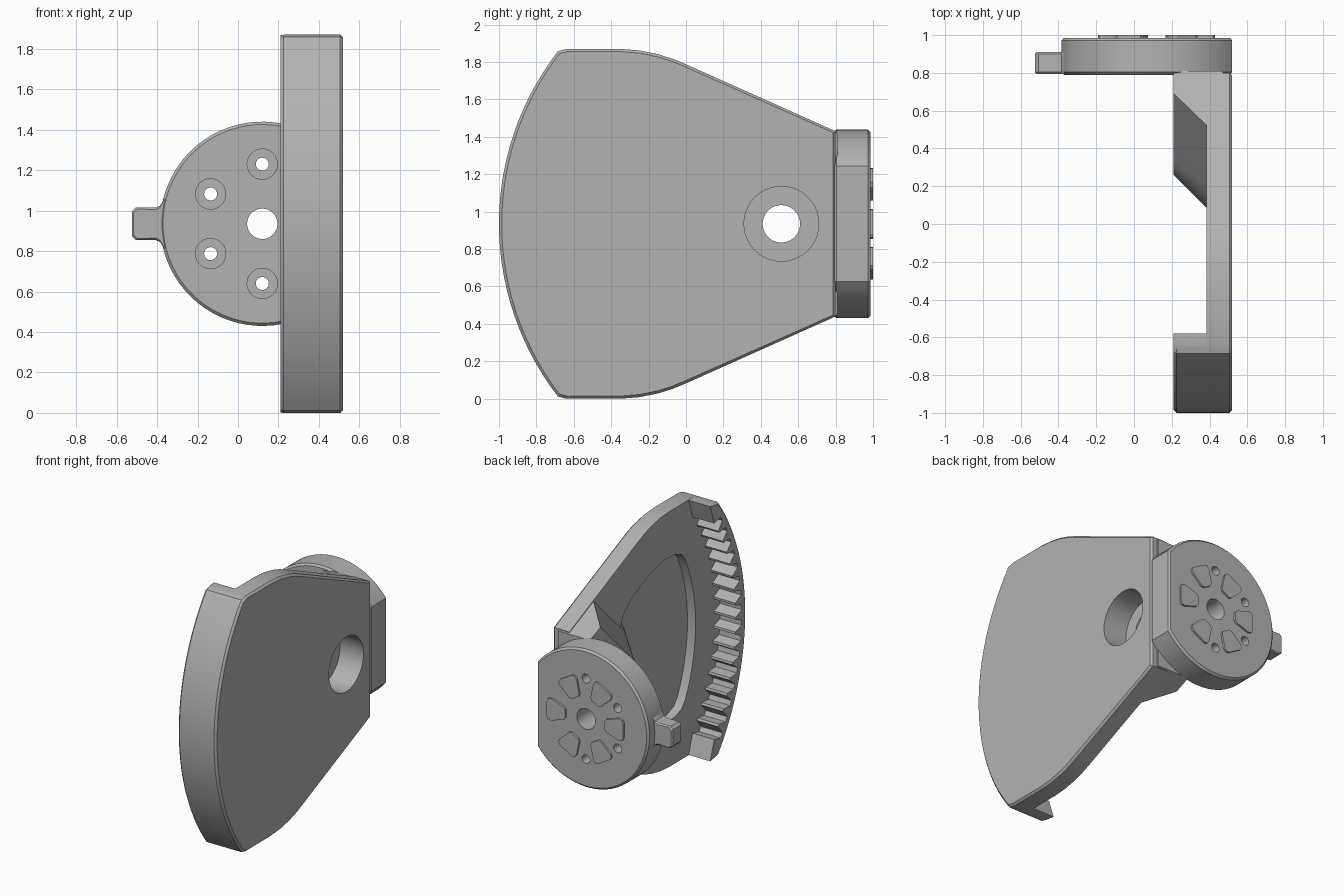
import bpy, bmesh, math
from math import sin, cos, pi, radians
from mathutils import Vector

old = bpy.data.objects.get("Cube")
if old:
    bpy.data.objects.remove(old)

grey = bpy.data.materials.new("mid_grey")
grey.use_nodes = True
COLOUR = (0.45, 0.45, 0.45, 1)
grey.diffuse_color = COLOUR
grey.node_tree.nodes["Principled BSDF"].inputs["Base Color"].default_value = COLOUR

PY, MID = 0.51, 0.935      # pivot position in y and z
FACE, OUT, IN = 0.385, 0.52, 0.21   # plate inner face, outer face, rim edge in x
DX = 0.12                  # disc centre in x


def loft(name, axis, sections):
    """Closed solid through matching outlines; sections are (position, points)."""
    bm = bmesh.new()
    rings = []
    for t, pts in sections:
        rings.append([bm.verts.new((t, u, v) if axis == "x" else (u, t, v)) for u, v in pts])
    n = len(rings[0])
    bm.faces.new(rings[0])
    bm.faces.new(rings[-1])
    for a, b in zip(rings, rings[1:]):
        for i in range(n):
            j = (i + 1) % n
            bm.faces.new((a[i], a[j], b[j], b[i]))
    bmesh.ops.recalc_face_normals(bm, faces=bm.faces)
    mesh = bpy.data.meshes.new(name)
    bm.to_mesh(mesh)
    bm.free()
    mesh.materials.append(grey)
    ob = bpy.data.objects.new(name, mesh)
    bpy.context.scene.collection.objects.link(ob)
    return ob


def arc(cu, cv, r, a0, a1, n):
    return [(cu + r * cos(radians(a0 + (a1 - a0) * i / n)),
             cv + r * sin(radians(a0 + (a1 - a0) * i / n))) for i in range(n + 1)]


def circle(cu, cv, r, n=40):
    return arc(cu, cv, r, 0, 360, n)[:-1]


def mirrored(half):
    """Upper half outline plus its reflection below the middle."""
    return half + [(u, 2 * MID - v) for u, v in reversed(half) if abs(v - MID) > 1e-5]


def shrink(pts, cu, d):
    """Pull an outline in towards a centre, for a chamfer."""
    out = []
    for u, v in pts:
        p = Vector((u - cu, v - MID))
        p -= p.normalized() * d
        out.append((cu + p.x, MID + p.y))
    return out


def cut(ob, cutters):
    for c in cutters:
        m = ob.modifiers.new("cut", "BOOLEAN")
        m.operation, m.solver, m.object = "DIFFERENCE", "EXACT", c
    bpy.context.view_layer.update()
    dg = bpy.context.evaluated_depsgraph_get()
    mesh = bpy.data.meshes.new_from_object(ob.evaluated_get(dg))
    ob.modifiers.clear()
    ob.data = mesh


# Sector plate
half = arc(PY, MID, 1.51, 180, 142.3, 14)
half += [(-0.665, 1.863), (-0.64, 1.87), (-0.35, 1.87), (-0.25, 1.862), (-0.15, 1.842),
         (-0.07, 1.817), (0, 1.788), (0.8, 1.43)]
outline = mirrored(half)
plate = loft("sector_plate", "x", [
    (FACE, outline), (OUT - 0.015, outline), (OUT, shrink(outline, -0.1, 0.015))])

# Shallow pocket on the inner face
half = arc(PY, MID, 1.17, 180, 154, 12)
half += [(-0.5, 1.5), (-0.42, 1.53), (-0.3, 1.535), (-0.15, 1.505), (0.08, 1.40),
         (0.17, 1.32), (0.22, 1.22), (0.3, 1.1)]
pocket = loft("pocket_cutter", "x", [(0.3, mirrored(half)), (0.45, mirrored(half))])

# Pivot hole with a wide recess from outside
recess = loft("recess_cutter", "x", [(0.33, circle(PY, MID, 0.2)), (OUT + 0.1, circle(PY, MID, 0.2))])
bore = loft("bore_cutter", "x", [(0, circle(PY, MID, 0.1)), (1, circle(PY, MID, 0.1))])
cut(plate, [pocket, recess])


# Tapered boss around the pivot, running out to the plate edges
def boss_outline(r):
    y = (1.36 - math.sqrt(2) * r) / 1.456
    pts = arc(PY, MID, r, 180, 135, 10)
    return mirrored(pts + [(y, 1.785 - 0.456 * y), (0.81, 1.42)])


boss = loft("pivot_boss", "x", [(IN, boss_outline(0.25)), (0.47, boss_outline(0.51))])
cut(boss, [recess, bore])

# Rim with internal gear teeth
TEETH, PITCH = 16, 4.4
ROOT, TIP = 1.455, 1.385
inner = [(-0.58, 1.868)]
for k in range(TEETH):
    a = 180 - PITCH * (TEETH / 2 - k)
    for f, r in ((0.08, TIP), (0.34, ROOT), (0.66, ROOT), (0.92, TIP)):
        t = radians(a + f * PITCH)
        inner.append((PY + r * cos(t), MID + r * sin(t)))
inner.append((-0.58, 0.002))
outer = [(-0.64, 0.0), (-0.665, 0.007)] + arc(PY, MID, 1.51, 217.7, 142.3, 28)
outer += [(-0.665, 1.863), (-0.64, 1.87)]
chamfered = shrink(outer, PY, 0.015) + inner
rim = loft("toothed_rim", "x", [(IN, chamfered), (IN + 0.015, outer + inner), (0.45, outer + inner)])

# Round mounting disc with a flat on the plate side
R = 0.505
flat = math.degrees(math.acos((OUT - DX) / R))
ring = arc(DX, MID, R, flat, 360 - flat, 56)
small = shrink(ring, DX, 0.014)
disc = loft("mounting_disc", "y", [(0.79, small), (0.804, ring), (0.972, ring), (0.986, small)])

cutters = [loft("centre_cutter", "y", [(0.5, circle(DX, MID, 0.075)), (1.2, circle(DX, MID, 0.075))])]
for deg in (90, 150, 210, 270):
    u, v = DX + 0.295 * cos(radians(deg)), MID + 0.295 * sin(radians(deg))
    for r, y0, y1 in ((0.075, 0.5, 0.89), (0.032, 0.6, 1.2)):
        cutters.append(loft("screw_cutter", "y", [(y0, circle(u, v, r, 28)), (y1, circle(u, v, r, 28))]))
cut(disc, cutters)

# Side tab with flared root
half = [(-0.525, MID + 0.06), (-0.505, MID + 0.08), (-0.41, MID + 0.08),
        (-0.385, MID + 0.09), (-0.36, MID + 0.13), (-0.3, MID + 0.13)]
tab_pts = mirrored(half)
tab_in = shrink(tab_pts, -0.4, 0.01)
tab = loft("side_tab", "y", [(0.795, tab_in), (0.805, tab_pts), (0.9, tab_pts), (0.91, tab_in)])

# Six raised wedge pads on the disc back
parts = [plate, boss, rim, disc, tab]
WEDGE = [(0.16, 0.03), (0.175, 0.048), (0.275, 0.08), (0.3, 0.075), (0.31, 0.055)]
WEDGE += [(r, -w) for r, w in reversed(WEDGE)]
for k in range(6):
    c, s = cos(k * pi / 3), sin(k * pi / 3)
    pts = [(DX + r * c - w * s, MID + r * s + w * c) for r, w in WEDGE]
    parts.append(loft(f"wedge_pad_{k + 1}", "y", [(0.975, pts), (1.0, pts)]))

# Remove cutters and finish the shading
for c in [pocket, recess, bore] + cutters:
    bpy.data.objects.remove(c)
for ob in parts:
    bpy.ops.object.select_all(action="DESELECT")
    ob.select_set(True)
    bpy.context.view_layer.objects.active = ob
    bpy.ops.object.shade_smooth_by_angle(angle=radians(25))
